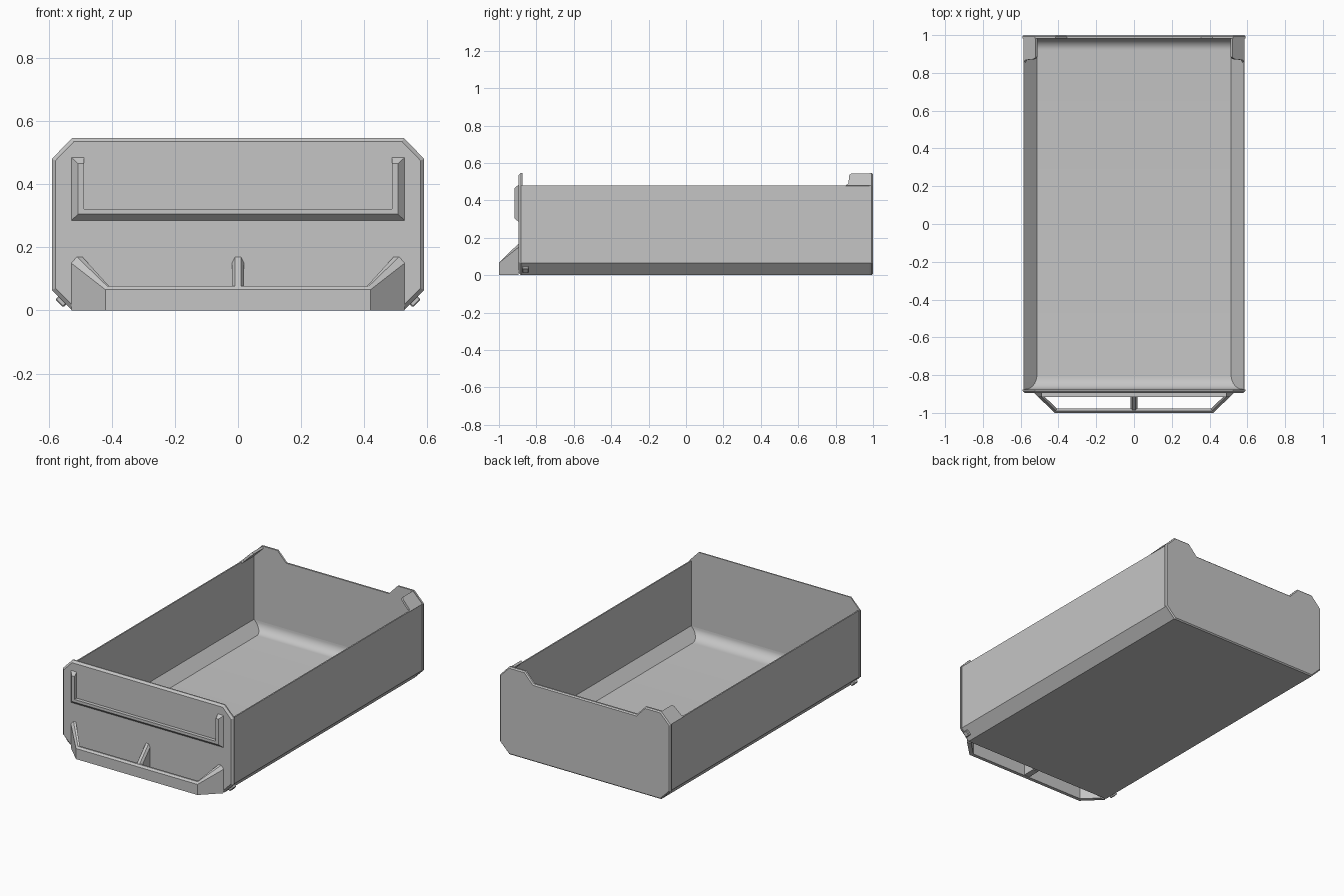
import bpy
import bmesh
import math
from mathutils import Matrix

if "Cube" in bpy.data.objects:
    bpy.data.objects.remove(bpy.data.objects["Cube"])

grey = bpy.data.materials.new("plain grey")
grey.use_nodes = True
COLOUR = (0.56, 0.56, 0.56, 1)
grey.diffuse_color = COLOUR
grey.node_tree.nodes["Principled BSDF"].inputs["Base Color"].default_value = COLOUR

W = 0.59        # half width of the end plates
S = 0.525       # half width of the flat floor and top edge
C = 0.065       # size of the corner chamfers
RIM = 0.48      # height of the side walls
TOP = 0.547     # height of the front plate
FRONT, BACK = -0.895, 1.0


def finish(name, bm):
    bmesh.ops.recalc_face_normals(bm, faces=bm.faces)
    mesh = bpy.data.meshes.new(name)
    bm.to_mesh(mesh)
    bm.free()
    mesh.materials.append(grey)
    obj = bpy.data.objects.new(name, mesh)
    bpy.context.collection.objects.link(obj)
    return obj


def loft(name, rings):
    """Skin closed rings of equal length and cap both ends."""
    bm = bmesh.new()
    loops = [[bm.verts.new(p) for p in ring] for ring in rings]
    n = len(loops[0])
    for a, b in zip(loops, loops[1:]):
        for i in range(n):
            j = (i + 1) % n
            bm.faces.new((a[i], a[j], b[j], b[i]))
    bm.faces.new(loops[0])
    bm.faces.new(loops[-1])
    return finish(name, bm)


def mirrored(half):
    """Complete a right-hand (x, z) outline with its mirror image."""
    return half + [(-x, z) for x, z in reversed(half)]


def plate(name, outline, y_out, y_in, chamfer):
    """Upright plate with a chamfer around its outer face."""
    bm = bmesh.new()
    face = bm.faces.new([bm.verts.new((x, y_in, z)) for x, z in outline])
    made = bmesh.ops.extrude_face_region(bm, geom=[face])["geom"]
    for v in made:
        if isinstance(v, bmesh.types.BMVert):
            v.co.y = y_out
    if not face.is_valid or len(bm.faces) == len(outline) + 1:
        bm.faces.new([v for v in bm.verts if abs(v.co.y - y_in) < 1e-5])
    bmesh.ops.recalc_face_normals(bm, faces=bm.faces)
    edges = [e for e in bm.edges if all(abs(v.co.y - y_out) < 1e-5 for v in e.verts)]
    bmesh.ops.bevel(bm, geom=edges, offset=chamfer, segments=1, affect='EDGES')
    return finish(name, bm)


# Tray: thin walls, chamfered lower sides, floor curving up at each end
def tray_section(y, rise):
    floor = 0.012 + rise
    outer = [(W - 0.006, RIM), (W - 0.006, C), (S, 0)]
    inner = [(W - 0.014, RIM), (W - 0.014, 0.075), (0.514 + rise, floor)]
    loop = outer + [(-x, z) for x, z in reversed(outer)]
    loop += [(-x, z) for x, z in inner] + list(reversed(inner))
    return [(x, y, z) for x, z in loop]


R, STEPS = 0.061, 10
arc = [math.pi / 2 * i / STEPS for i in range(STEPS + 1)]
y0, y1 = FRONT + 0.02, BACK - 0.018
rings = [tray_section(y0 + 1.25 * R * (1 - math.cos(a)), R * (1 - math.sin(a))) for a in arc]
rings += [tray_section(y1 - R * (1 - math.cos(a)), R * (1 - math.sin(a))) for a in reversed(arc)]
tray = loft("tray", rings)

# End plates
lower = [(S, 0), (W, C), (W, RIM)]
plate("front_plate", mirrored(lower + [(S, TOP)]), FRONT, y0, 0.012)
plate("back_plate", mirrored(lower + [(S, TOP), (0.415, TOP), (0.355, RIM + 0.004)]),
      BACK, y1, 0.007)

# Slanted stop wings at the rear upper corners
for side, label in ((1, "left"), (-1, "right")):
    rings = []
    for t, y in ((0, 0.853), (0.15, 0.868), (0.85, 0.873), (1, 0.884)):
        x, z = W - 0.004 - t * C, RIM + t * C
        rings.append([(side * x, y, z), (side * x, y1, z),
                      (side * (x - 0.01), y1, z - 0.01), (side * (x - 0.01), y, z - 0.01)])
    loft(label + "_stop_wing", rings)

# Label frame: U shaped, sloped outside, flat lip in front
LIP = FRONT - 0.022


def frame_section(x_base, z_base, x_lip, z_lip, x_in, z_in, z_in_base):
    return [(x_base, FRONT, z_base), (x_lip, LIP, z_lip),
            (x_in, LIP, z_in), (x_in, FRONT, z_in_base)]


rings = []
for side in (-1, 1):
    ends = [frame_section(side * 0.528, 0.485, side * 0.507, 0.465, side * 0.488, 0.465, 0.485),
            frame_section(side * 0.528, 0.285, side * 0.507, 0.305, side * 0.488, 0.322, 0.322)]
    rings += ends if side < 0 else ends[::-1]
loft("label_frame", rings)


# Pull handle: bent strip, tall at the plate and low along the front
def handle_section(xo, yo, xi, yi, z_side, z_top):
    xm, ym = (xo + xi) / 2, (yo + yi) / 2
    return [(xo, yo, 0), (xo, yo, z_side), (xm, ym, z_top), (xi, yi, z_top), (xi, yi, 0)]


rings = []
for side in (-1, 1):
    ends = [handle_section(side * 0.528, FRONT, side * 0.493, FRONT, 0.15, 0.17),
            handle_section(side * 0.42, -1, side * 0.408, -0.978, 0.066, 0.077)]
    rings += ends if side < 0 else ends[::-1]
loft("pull_handle", rings)

# Middle rib of the handle
rings = []
for y, top in ((FRONT, 0.17), (-0.985, 0.077)):
    rings.append([(x, y, z) for x, z in mirrored([(0.019, 0.003), (0.019, top - 0.02), (0.009, top)])])
loft("handle_rib", rings)

# Small catches on the lower chamfers
for side, label in ((1, "left"), (-1, "right")):
    bm = bmesh.new()
    place = (Matrix.Translation((side * 0.559, -0.858, 0.03))
             @ Matrix.Rotation(side * math.pi / 4, 4, 'Y')
             @ Matrix.Diagonal((0.022, 0.034, 0.036, 1)))
    bmesh.ops.create_cube(bm, size=1, matrix=place)
    bmesh.ops.bevel(bm, geom=bm.edges[:], offset=0.004, segments=1, affect='EDGES')
    finish(label + "_catch", bm)

# Smooth the curved floor ends, keep the folds sharp
bpy.ops.object.select_all(action='DESELECT')
tray.select_set(True)
bpy.context.view_layer.objects.active = tray
bpy.ops.object.shade_smooth_by_angle(angle=math.radians(25))
